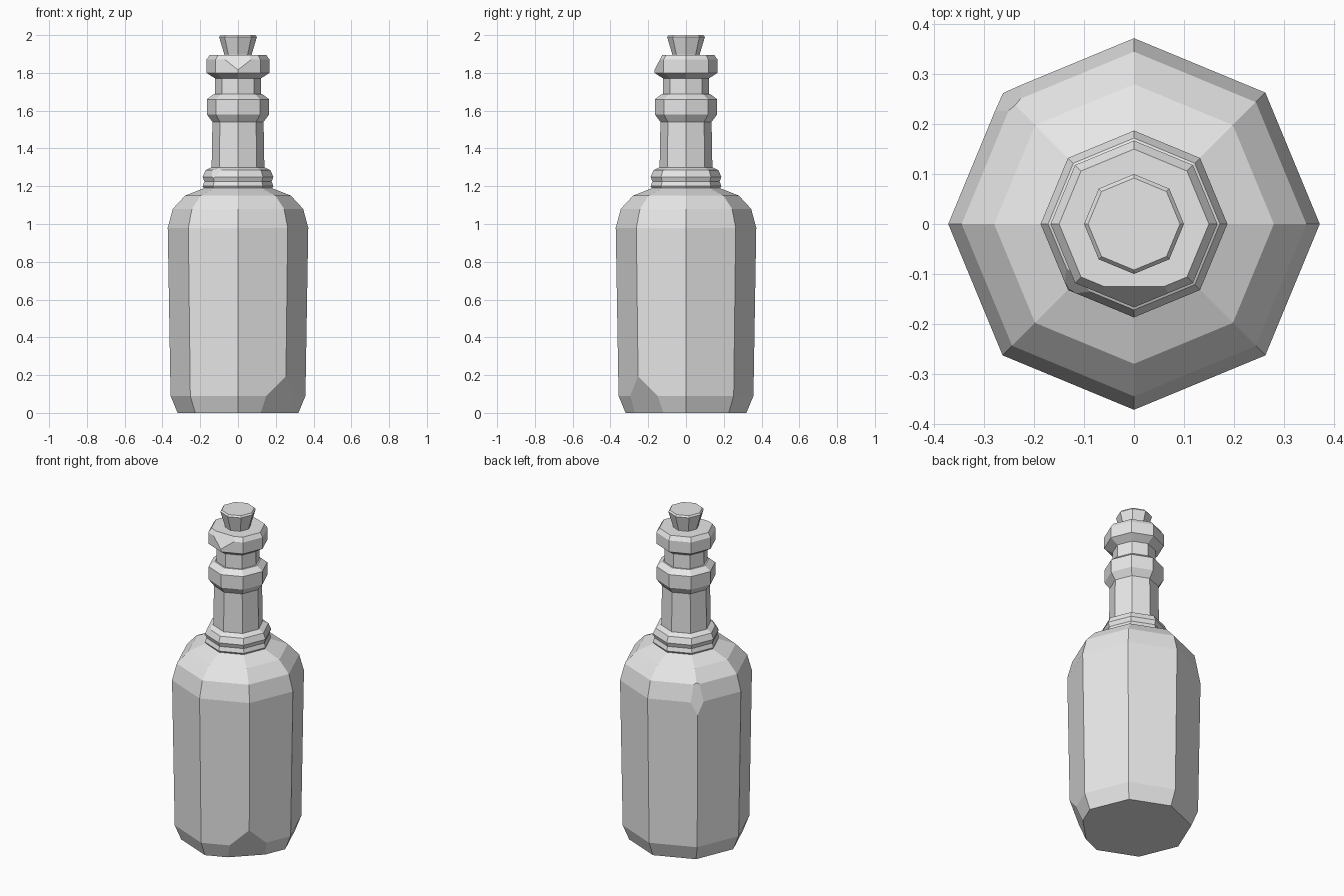
import bpy, bmesh
from math import cos, sin, pi, radians
from mathutils import Vector

cube = bpy.data.objects.get("Cube")
if cube:
    bpy.data.objects.remove(cube, do_unlink=True)

SIDES = 8

grey = bpy.data.materials.new("plain_grey")
grey.use_nodes = True
grey.diffuse_color = (0.8, 0.8, 0.8, 1)
for node in grey.node_tree.nodes:
    if node.type == 'BSDF_PRINCIPLED':
        node.inputs["Base Color"].default_value = grey.diffuse_color


def chip(bm, angle, low, high):
    """Slice a corner off along the slope from low to high, each (radius, z)."""
    out = Vector((cos(radians(angle)), sin(radians(angle)), 0))
    up = Vector((0, 0, 1))
    normal = out * (high[1] - low[1]) + up * (low[0] - high[0])
    bmesh.ops.bisect_plane(bm, geom=bm.verts[:] + bm.edges[:] + bm.faces[:],
                           plane_co=out * low[0] + up * low[1],
                           plane_no=normal.normalized(), clear_outer=True)
    rim = [e for e in bm.edges if e.is_boundary]
    bmesh.ops.holes_fill(bm, edges=rim, sides=0)


def turned(name, profile, chips=()):
    """Flat-faced turned part from (radius, z) steps, closed at both ends."""
    bm = bmesh.new()
    rings = [[bm.verts.new((r * cos(2 * pi * i / SIDES),
                            r * sin(2 * pi * i / SIDES), z))
              for i in range(SIDES)] for r, z in profile]
    for a, b in zip(rings, rings[1:]):
        for i in range(SIDES):
            j = (i + 1) % SIDES
            bm.faces.new((a[i], a[j], b[j], b[i]))
    bm.faces.new(rings[0][::-1])
    bm.faces.new(rings[-1])
    for c in chips:
        chip(bm, *c)
    bmesh.ops.recalc_face_normals(bm, faces=bm.faces[:])
    mesh = bpy.data.meshes.new(name)
    bm.to_mesh(mesh)
    bm.free()
    mesh.materials.append(grey)
    obj = bpy.data.objects.new(name, mesh)
    bpy.context.collection.objects.link(obj)
    return obj


# Wide body with rounded shoulder, one chip at the foot and one at the shoulder
turned("body",
       [(0.32, 0), (0.357, 0.09), (0.372, 0.98), (0.345, 1.08),
        (0.28, 1.15), (0.18, 1.19)],
       [(-45, (0.31, 0.08), (0.361, 0.2)),
        (135, (0.37, 0.91), (0.34, 1.07))])

# Grooved ring where the neck meets the shoulder
turned("neck_base_ring",
       [(0.175, 1.18), (0.187, 1.2), (0.178, 1.225), (0.187, 1.25),
        (0.172, 1.285), (0.14, 1.3)],
       [(-135, (0.187, 1.24), (0.155, 1.29))])

# Straight neck
turned("neck", [(0.14, 1.28), (0.135, 1.56), (0.122, 1.66), (0.12, 1.8)])

# Raised band around the neck
turned("neck_band",
       [(0.135, 1.54), (0.165, 1.58), (0.165, 1.66), (0.13, 1.687)])

# Lip at the mouth, chipped at the front
turned("lip",
       [(0.12, 1.77), (0.167, 1.8), (0.167, 1.87), (0.15, 1.895)],
       [(-90, (0.165, 1.82), (0.125, 1.895))])

# Flared stopper
turned("stopper", [(0.07, 1.88), (0.073, 1.9), (0.1, 1.99), (0.092, 2.0)])
